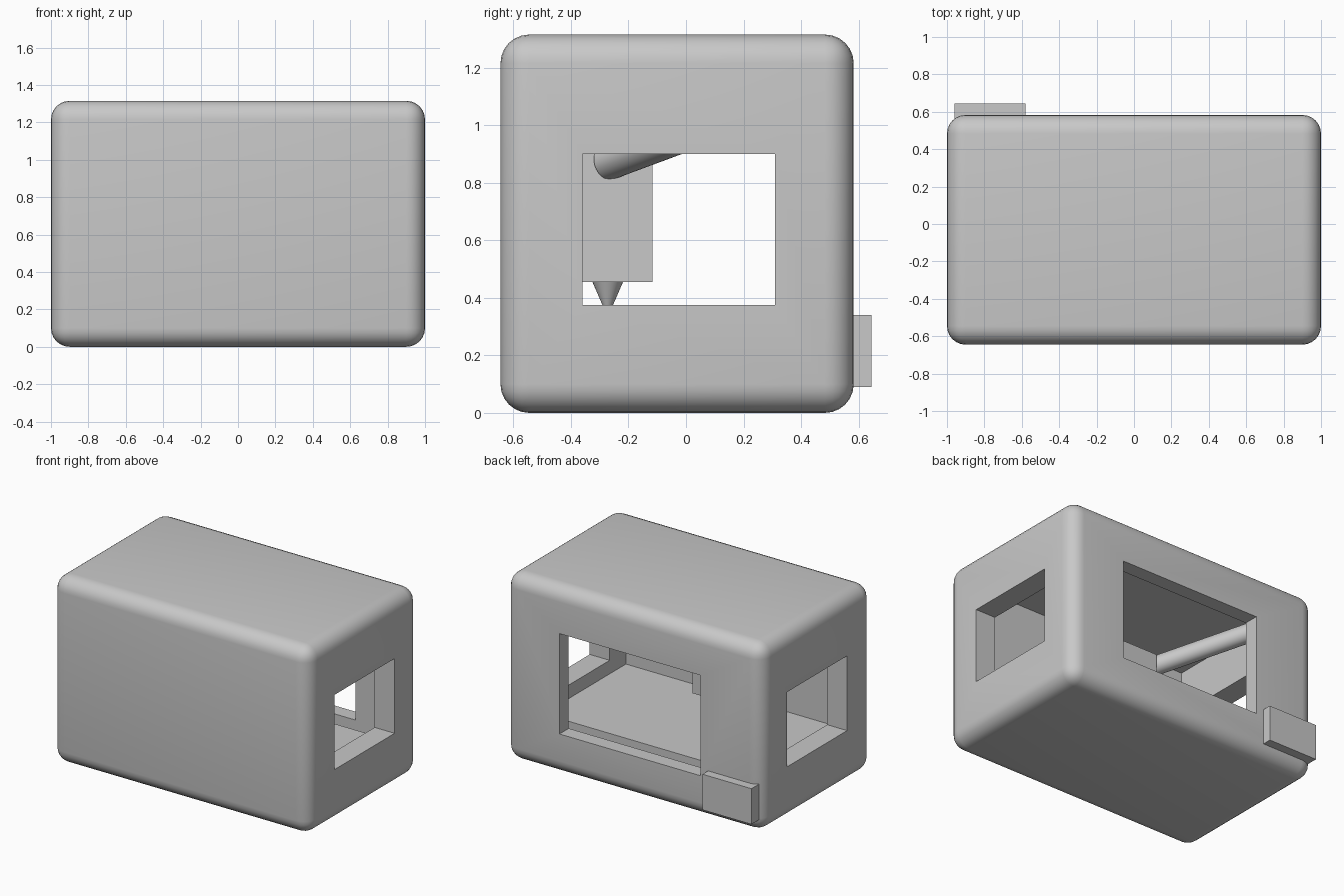
import bpy
import math
from mathutils import Vector

old = bpy.data.objects.get("Cube")
if old:
    bpy.data.objects.remove(old, do_unlink=True)

grey = bpy.data.materials.new("plain_grey")
grey.use_nodes = True
grey.diffuse_color = (0.58, 0.58, 0.58, 1)
grey.node_tree.nodes["Principled BSDF"].inputs["Base Color"].default_value = grey.diffuse_color


def finish(name):
    ob = bpy.context.object
    ob.name = name
    ob.data.materials.clear()
    ob.data.materials.append(grey)
    return ob


def box(name, low, high):
    """Box between two opposite corners."""
    low, high = Vector(low), Vector(high)
    bpy.ops.mesh.primitive_cube_add(size=1, location=(low + high) / 2)
    ob = finish(name)
    ob.scale = high - low
    bpy.ops.object.transform_apply(location=False, rotation=False, scale=True)
    return ob


def rod(name, start, end, r_start, r_end):
    """Round bar or cone between two points."""
    start, end = Vector(start), Vector(end)
    axis = end - start
    bpy.ops.mesh.primitive_cone_add(
        vertices=32, radius1=r_start, radius2=r_end, depth=axis.length,
        location=(start + end) / 2,
        rotation=axis.to_track_quat("Z", "Y").to_euler())
    ob = finish(name)
    bpy.ops.object.shade_smooth_by_angle(angle=math.radians(40))
    return ob


# Rounded housing, hollowed out, with side openings and a rear opening
cutters = [
    box("cavity_cutter", (-0.845, -0.54, 0.12), (0.845, 0.48, 1.2)),
    box("side_window_cutter", (-1.2, -0.36, 0.375), (1.2, 0.31, 0.9)),
    box("rear_window_cutter", (-0.52, 0.3, 0.29), (0.575, 0.8, 0.995)),
]
housing = box("housing", (-1, -0.645, 0), (1, 0.583, 1.315))
bevel = housing.modifiers.new("rounding", "BEVEL")
bevel.width = 0.1
bevel.segments = 6
bpy.ops.object.modifier_apply(modifier=bevel.name)
for cutter in cutters:
    cutter.hide_render = True
    cut = housing.modifiers.new("opening", "BOOLEAN")
    cut.operation = "DIFFERENCE"
    cut.solver = "EXACT"
    cut.object = cutter
    bpy.ops.object.modifier_apply(modifier=cut.name)
for cutter in cutters:
    bpy.data.objects.remove(cutter, do_unlink=True)
bpy.ops.object.shade_smooth_by_angle(angle=math.radians(30))

# Flat bed inside
box("bed", (-0.845, -0.54, 0.2), (0.845, 0.375, 0.28))

# Tool head with its nozzle
head_x, head_y, half = -0.125, -0.272, 0.156
box("tool_head", (head_x - half, head_y - half, 0.455), (head_x + half, head_y + half, 0.94))
rod("nozzle", (head_x, head_y, 0.36), (head_x, head_y, 0.457), 0.012, 0.054)

# Support arms rising from the head to the rear corners
for side, name in ((-1, "right_arm"), (1, "left_arm")):
    rod(name, (head_x + side * 0.13, head_y, 0.87), (side * 0.8, 0.4, 1.12), 0.062, 0.062)

# Control box on the back
box("control_box", (-0.96, 0.5, 0.09), (-0.58, 0.645, 0.34))
